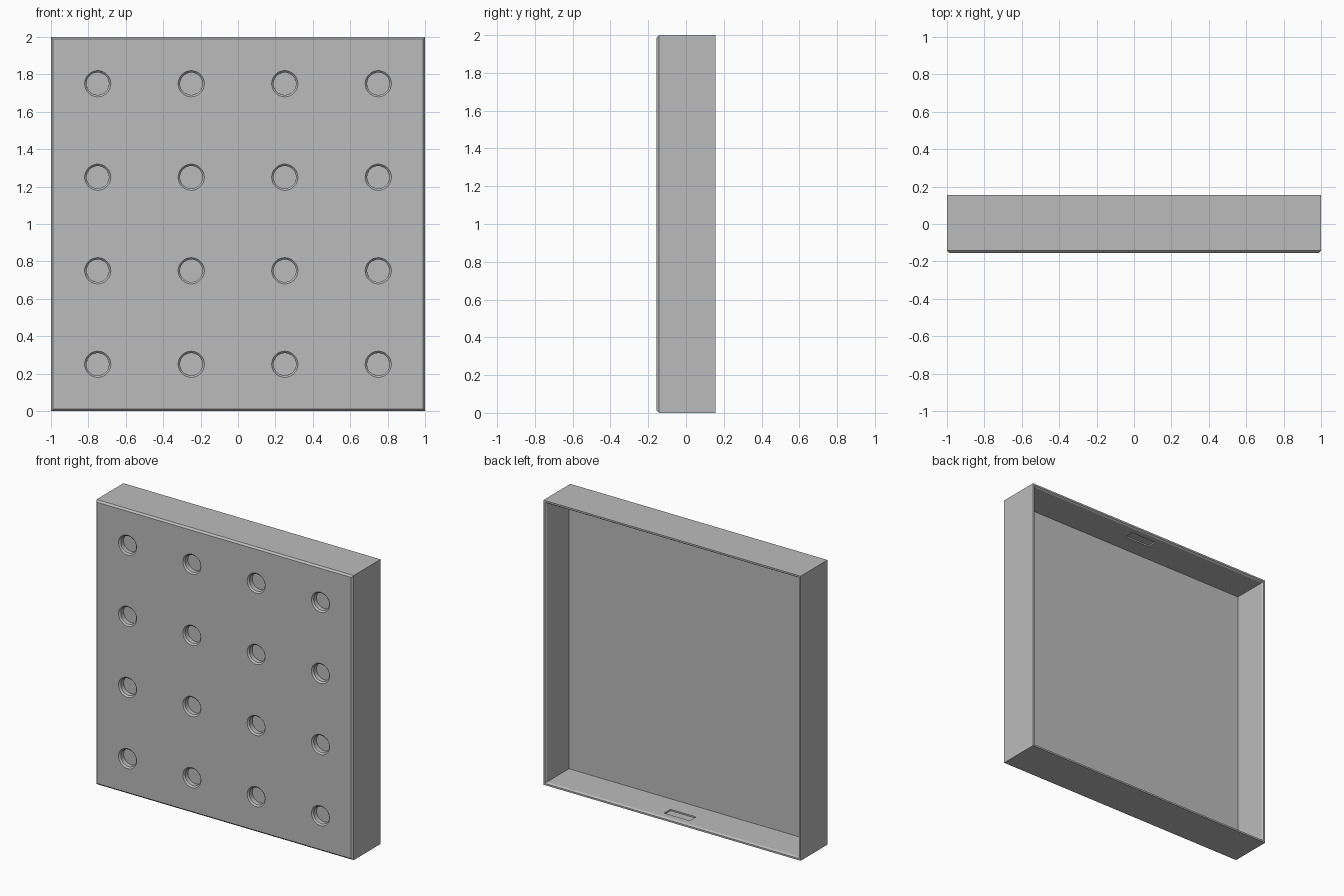
import bpy, bmesh, math
from mathutils import Matrix, Vector

old = bpy.data.objects.get("Cube")
if old:
    bpy.data.objects.remove(old, do_unlink=True)

grey = bpy.data.materials.new("plain grey")
grey.use_nodes = True
grey.diffuse_color = (0.5, 0.5, 0.5, 1)
grey.node_tree.nodes["Principled BSDF"].inputs["Base Color"].default_value = (0.5, 0.5, 0.5, 1)


def loft(bm, profile, sides, centre, turn=0.0):
    """Sweep (radius, y) pairs around the y axis through centre, capping both ends."""
    rings = []
    for r, y in profile:
        angles = [turn + 2 * math.pi * i / sides for i in range(sides)]
        rings.append([bm.verts.new((centre[0] + r * math.cos(a), y,
                                    centre[1] + r * math.sin(a))) for a in angles])
    for a, b in zip(rings, rings[1:]):
        for i in range(sides):
            j = (i + 1) % sides
            bm.faces.new((a[i], a[j], b[j], b[i]))
    bm.faces.new(rings[0])
    bm.faces.new(rings[-1])


def finish(bm, name):
    bmesh.ops.recalc_face_normals(bm, faces=bm.faces)
    mesh = bpy.data.meshes.new(name)
    bm.to_mesh(mesh)
    bm.free()
    mesh.materials.append(grey)
    obj = bpy.data.objects.new(name, mesh)
    bpy.context.collection.objects.link(obj)
    return obj


# Open-backed square panel: bevelled front, thin walls, eased rim, inner floor
BACK = 0.155
half_sizes = [(0.988, -BACK), (1.0, -BACK + 0.012), (1.0, BACK),
              (0.988, BACK), (0.98, BACK - 0.012), (0.98, -0.1)]
bm = bmesh.new()
loft(bm, [(h * math.sqrt(2), y) for h, y in half_sizes], 4, (0, 1), math.pi / 4)
panel = finish(bm, "panel_body")

# Cutter for the grid of chamfered blind holes and the two shallow latch slots
bm = bmesh.new()
hole = [(0.08, -BACK - 0.01), (0.07, -BACK), (0.06, -BACK + 0.01), (0.06, -0.113)]
for col in range(4):
    for row in range(4):
        loft(bm, hole, 48, (-0.75 + col * 0.5, 0.25 + row * 0.5))
for z in (0.02, 1.98):
    bmesh.ops.create_cube(bm, size=1, matrix=Matrix.Translation((0, 0.065, z))
                          @ Matrix.Diagonal(Vector((0.2, 0.07, 0.02, 1))))
cutter = finish(bm, "hole_and_slot_cutter")
cutter.hide_render = True

cut = panel.modifiers.new("holes", 'BOOLEAN')
cut.operation = 'DIFFERENCE'
cut.solver = 'EXACT'
cut.object = cutter
bpy.context.view_layer.objects.active = panel
panel.select_set(True)
cutter.select_set(False)
bpy.ops.object.modifier_apply(modifier=cut.name)
bpy.data.objects.remove(cutter, do_unlink=True)
bpy.ops.object.shade_smooth_by_angle(angle=math.radians(30))
